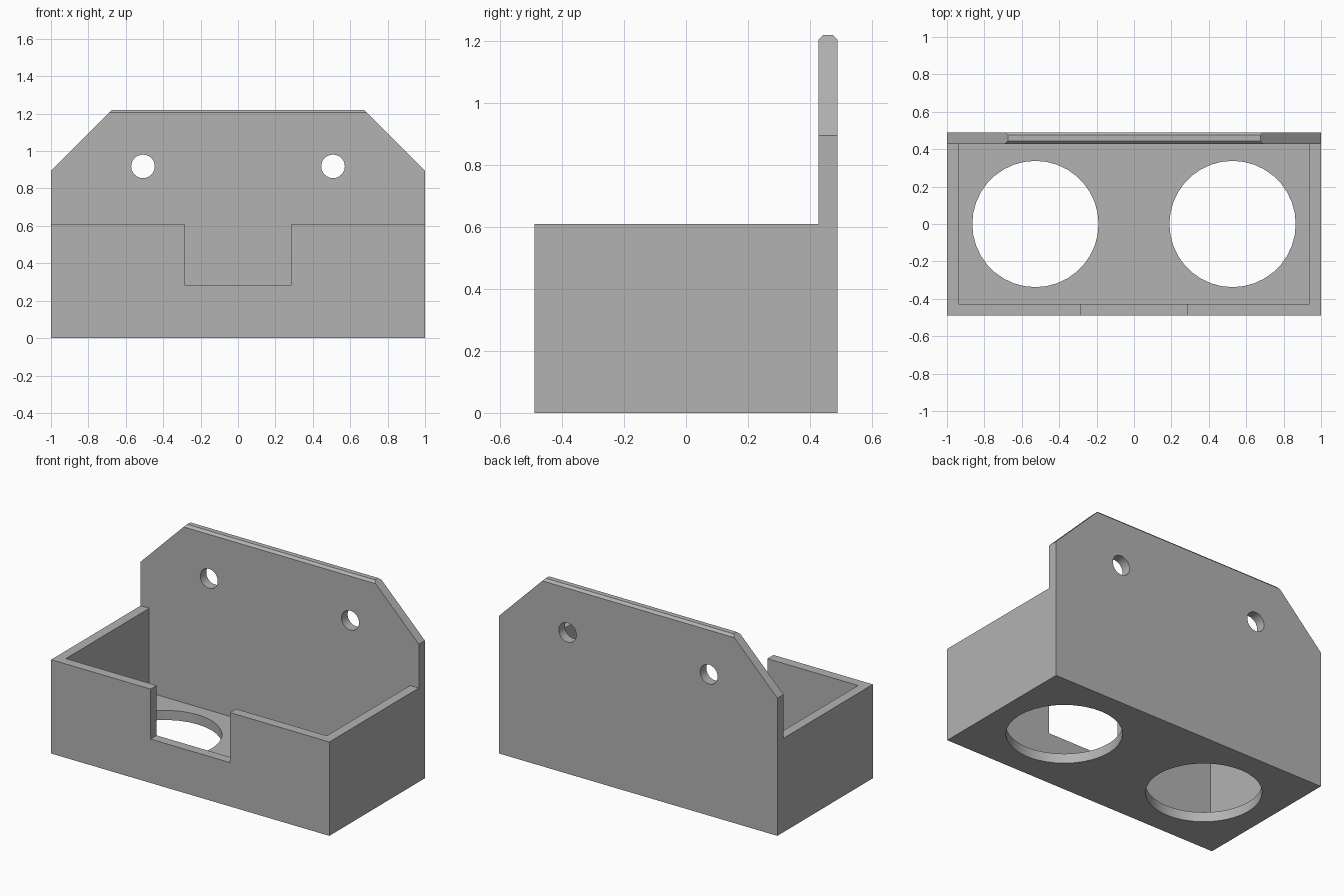
import bpy
import bmesh
import math
from mathutils import Matrix, Vector

cube = bpy.data.objects.get("Cube")
if cube:
    bpy.data.objects.remove(cube, do_unlink=True)

DEPTH = 0.49       # half depth
WALL = 0.0625      # wall and floor thickness
RIM = 0.61         # tray height
TOP = 1.22         # back plate height
CHAMFER = 0.015
PLATE = DEPTH - WALL

grey = bpy.data.materials.new("plain grey")
grey.use_nodes = True
colour = (0.45, 0.45, 0.45, 1)
grey.diffuse_color = colour
grey.node_tree.nodes["Principled BSDF"].inputs["Base Color"].default_value = colour


def make_object(name, bm):
    bmesh.ops.recalc_face_normals(bm, faces=bm.faces)
    mesh = bpy.data.meshes.new(name)
    bm.to_mesh(mesh)
    bm.free()
    obj = bpy.data.objects.new(name, mesh)
    mesh.materials.append(grey)
    bpy.context.collection.objects.link(obj)
    return obj


def prism(name, points, sweep):
    """Extrude a closed outline along a vector."""
    bm = bmesh.new()
    face = bm.faces.new([bm.verts.new(p) for p in points])
    new = bmesh.ops.extrude_face_region(bm, geom=[face])["geom"]
    bmesh.ops.translate(bm, vec=Vector(sweep),
                        verts=[v for v in new if isinstance(v, bmesh.types.BMVert)])
    return make_object(name, bm)


def box(name, x, y0, y1, z0, z1):
    return prism(name, [(-x, y0, z0), (x, y0, z0), (x, y1, z0), (-x, y1, z0)],
                 (0, 0, z1 - z0))


def cylinder(name, centre, radius, length, segments, tilt=0):
    bm = bmesh.new()
    bmesh.ops.create_cone(bm, cap_ends=True, segments=segments, radius1=radius,
                          radius2=radius, depth=length,
                          matrix=Matrix.Translation(centre) @ Matrix.Rotation(tilt, 4, "X"))
    return make_object(name, bm)


# Tray and back plate as one side profile with a chamfered top
profile = [(-DEPTH, 0), (DEPTH, 0), (DEPTH, TOP - CHAMFER), (DEPTH - CHAMFER, TOP),
           (PLATE + CHAMFER, TOP), (PLATE, TOP - CHAMFER), (PLATE, RIM), (-DEPTH, RIM)]
holder = prism("wall_mounted_holder", [(-1, y, z) for y, z in profile], (2, 0, 0))

# Tray hollow and front notch
cutters = [box("hollow_cutter", 1 - WALL, -PLATE, PLATE, WALL, RIM + 0.1),
           box("notch_cutter", 0.285, -DEPTH - 0.1, -PLATE + 0.1, 0.285, RIM + 0.2)]

# Sloped plate corners, screw holes and round floor openings on both sides
for side, s in (("right", -1), ("left", 1)):
    corner = [(s, 0.895), (s * 1.2, 0.695), (s * 1.2, 1.4), (s * 0.495, 1.4)]
    cutters += [
        prism(side + "_corner_cutter", [(x, PLATE - 0.1, z) for x, z in corner], (0, 0.4, 0)),
        cylinder(side + "_screw_cutter", (s * 0.508, PLATE, 0.918), 0.063, 0.4, 32, math.pi / 2),
        cylinder(side + "_floor_cutter", (s * 0.527, 0, 0), 0.3375, 0.3, 36)]

bpy.ops.object.select_all(action="DESELECT")
bpy.context.view_layer.objects.active = holder
holder.select_set(True)
for cutter in cutters:
    cutter.hide_render = True
    cut = holder.modifiers.new(cutter.name, "BOOLEAN")
    cut.operation = "DIFFERENCE"
    cut.solver = "EXACT"
    cut.object = cutter
    bpy.ops.object.modifier_apply(modifier=cut.name)
    bpy.data.objects.remove(cutter, do_unlink=True)

bpy.ops.object.shade_smooth_by_angle(angle=math.radians(30))
